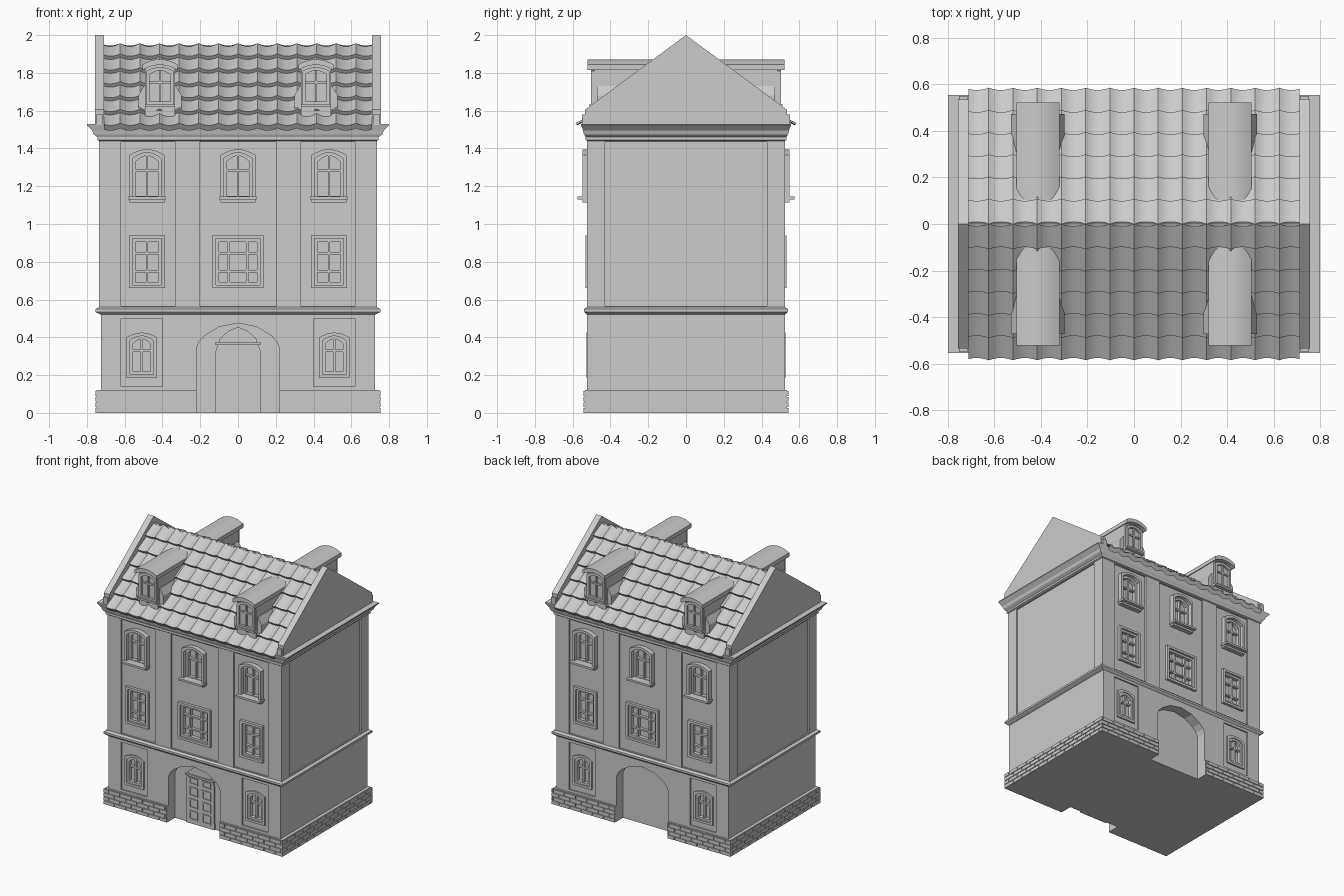
import bpy, bmesh, math

if "Cube" in bpy.data.objects:
    bpy.data.objects.remove(bpy.data.objects["Cube"])

stone = bpy.data.materials.new("stone_grey")
stone.diffuse_color = (0.6, 0.6, 0.6, 1)
stone.use_nodes = True
stone.node_tree.nodes["Principled BSDF"].inputs["Base Color"].default_value = stone.diffuse_color


def finish(name, bm, smooth=False):
    bmesh.ops.recalc_face_normals(bm, faces=bm.faces)
    me = bpy.data.meshes.new(name)
    bm.to_mesh(me)
    bm.free()
    ob = bpy.data.objects.new(name, me)
    bpy.context.collection.objects.link(ob)
    me.materials.append(stone)
    if smooth:
        bpy.ops.object.select_all(action='DESELECT')
        ob.select_set(True)
        bpy.context.view_layer.objects.active = ob
        bpy.ops.object.shade_smooth_by_angle(angle=math.radians(35))
    return ob


def prism(bm, pts, a, b, axis='y'):
    """Extrude a closed 2D outline between a and b along an axis."""
    def pos(p, t):
        return (p[0], t, p[1]) if axis == 'y' else (t, p[0], p[1])
    va = [bm.verts.new(pos(p, a)) for p in pts]
    vb = [bm.verts.new(pos(p, b)) for p in pts]
    bm.faces.new(va)
    bm.faces.new(vb)
    for i in range(len(pts)):
        j = (i + 1) % len(pts)
        bm.faces.new((va[i], va[j], vb[j], vb[i]))


def box(bm, x0, x1, y0, y1, z0, z1):
    prism(bm, [(x0, z0), (x1, z0), (x1, z1), (x0, z1)], y0, y1)


def ring(bm, outer, inner, a, b):
    """Extruded frame between two matching outlines."""
    loops = [[bm.verts.new((p[0], t, p[1])) for p in o]
             for o, t in ((outer, a), (outer, b), (inner, b), (inner, a))]
    n = len(outer)
    for k in range(4):
        l, m = loops[k], loops[(k + 1) % 4]
        for i in range(n):
            j = (i + 1) % n
            bm.faces.new((l[i], l[j], m[j], m[i]))


def outline(cx, z0, w, h, rise):
    """Rectangle with an optional shallow arched head."""
    pts = [(cx - w / 2, z0), (cx + w / 2, z0)]
    n = 8 if rise else 1
    for i in range(n + 1):
        u = 1 - 2 * i / n
        pts.append((cx + u * w / 2, z0 + h - rise * u * u))
    return pts


def inset(win, d):
    cx, z0, w, h, rise = win
    return outline(cx, z0 + d, w - 2 * d, h - 2 * d, rise)


def bars(bm, win, xs, zs, y0, y1):
    """Glazing bars at fractions of the opening."""
    cx, z0, w, h, rise = win
    for f in xs:
        x = cx + (f - 0.5) * w
        top = z0 + h - 0.01 - rise * (2 * f - 1) ** 2
        box(bm, x - .006, x + .006, y0, y1, z0 + .01, top)
    for f in zs:
        z = z0 + f * h
        box(bm, cx - w / 2 + .01, cx + w / 2 - .01, y0, y1, z - .006, z + .006)


def mirrored(pts):
    return pts + [(-x, z) for x, z in reversed(pts) if x > 0]


def cut(target, cutter):
    m = target.modifiers.new("cut", 'BOOLEAN')
    m.operation, m.solver, m.object = 'DIFFERENCE', 'EXACT', cutter
    bpy.context.view_layer.objects.active = target
    bpy.ops.object.modifier_apply(modifier=m.name)
    bpy.data.objects.remove(cutter)


# Walls with plinth, string course and cornice, as stacked rectangles
levels = [(.748, .535, 0), (.748, .535, .12), (.725, .524, .121), (.725, .524, .52),
          (.737, .53, .525), (.755, .54, .535), (.755, .54, .55), (.735, .524, .56),
          (.735, .524, 1.44), (.745, .532, 1.445), (.745, .532, 1.46),
          (.765, .54, 1.475), (.772, .545, 1.495), (.80, .555, 1.523), (.80, .555, 1.53)]
bm = bmesh.new()
rows = [[bm.verts.new((sx * hx, sy * hy, z)) for sx, sy in ((-1, -1), (1, -1), (1, 1), (-1, 1))]
        for hx, hy, z in levels]
bm.faces.new(rows[0])
bm.faces.new(rows[-1])
for a, b in zip(rows, rows[1:]):
    for i in range(4):
        j = (i + 1) % 4
        bm.faces.new((a[i], a[j], b[j], b[i]))
walls = finish("walls", bm)

# Recessed wall bays and arched doorways
arch = mirrored([(.22, -.1), (.22, .34), (.205, .378), (.175, .41), (.1, .455), (0, .475)])
bm = bmesh.new()
for s in (-1, 1):
    for x0, x1 in ((-.62, -.33), (-.2, .2), (.33, .62)):
        box(bm, x0, x1, s * .512, s * .6, .565, 1.435)
    for x0, x1 in ((-.62, -.40), (.40, .62)):
        box(bm, x0, x1, s * .514, s * .6, .14, .5)
    prism(bm, arch, s * .445, s * .7)
    prism(bm, [(-.43, .565), (.43, .565), (.43, 1.435), (-.43, 1.435)],
          s * .725, s * .78, 'x')
cut(walls, finish("bay_cutter", bm))

# Window list: (outline, bar fractions, frame face, has sill)
windows = []
for cx in (-.482, 0, .482):
    windows.append(((cx, 1.115, .185, .28, .03), (.5,), (.6,), .548, True))
    mid = cx == 0
    windows.append(((cx, .66, .27 if mid else .19, .28, 0),
                    (.32, .68) if mid else (.5,), (.32, .66), .533, False))
for cx in (-.51, .51):
    windows.append(((cx, .185, .16, .24, .025), (.5,), (.6,), .526, False))

holes, frames, sashes, sills = (bmesh.new() for _ in range(4))
for s in (-1, 1):
    for win, xs, zs, face, sill in windows:
        prism(holes, inset(win, .012), s * .49, s * .6)
        ring(frames, outline(*win), inset(win, .018), s * .495, s * face)
        ring(sashes, inset(win, .016), inset(win, .034), s * .485, s * .518)
        bars(sashes, win, xs, zs, s * .485, s * .511)
        if sill:
            cx, z0, w = win[:3]
            box(sills, cx - w / 2 - .006, cx + w / 2 + .006, s * .505, s * .575,
                z0 + .015, z0 + .03)
cut(walls, finish("window_cutter", holes))
finish("window_frames", frames)
finish("window_sashes", sashes)
finish("window_sills", sills)

# Panelled front door in the arch
door = mirrored([(.12, 0), (.118, .33), (.095, .395), (.05, .435), (0, .455)])
bm = bmesh.new()
prism(bm, door, -.44, -.457)
for x in (-.055, .055):
    for z, h in ((.03, .07), (.12, .07), (.21, .07), (.30, .05)):
        ring(bm, outline(x, z, .075, h, 0), outline(x, z + .01, .055, h - .02, 0), -.45, -.463)
box(bm, -.12, .12, -.44, -.465, .33 + .03, .375)
finish("front_door", bm)

# Brick facing on the plinth
bm = bmesh.new()
L, H, G = .095, .03, .006


def course(lo, hi, row, place):
    p = lo - (L / 2 if row % 2 else 0)
    while p < hi - .005:
        a, b = max(p, lo), min(p + L - G, hi)
        if b - a > .01:
            place(a, b, row * H, row * H + H - .005)
        p += L


for row in range(4):
    for s in (-1, 1):
        for lo, hi in ((-.755, -.222), (.222, .755)):
            course(lo, hi, row, lambda a, b, z0, z1: box(bm, a, b, s * .53, s * .542, z0, z1))
        course(-.535, .535, row,
               lambda a, b, z0, z1: box(bm, s * .74, s * .755, a, b, z0, z1))
finish("plinth_bricks", bm)

# Solid roof core and gable parapets with foot blocks
bm = bmesh.new()
prism(bm, [(-.55, 1.51), (.55, 1.51), (0, 1.935)], -.712, .712, 'x')
finish("roof_core", bm)
bm = bmesh.new()
for s in (-1, 1):
    prism(bm, [(-.535, 1.528), (.535, 1.528), (.535, 1.605), (0, 2), (-.535, 1.605)],
          s * .71, s * .757, 'x')
    for t in (-1, 1):
        box(bm, s * .715, s * .752, t * .5, t * .55, 1.528, 1.58)
finish("gable_parapets", bm)

# Overlapping concave pantiles, six courses on each slope
bm = bmesh.new()
P, SUB, NROW = .104, 6, 6
edge = .71
xs = sorted({round(k * P / SUB, 4) for k in range(-40, 41)} | {-edge, edge})
ny, nz = .61, .793
for s in (-1, 1):
    for r in range(NROW):
        lines = []
        for t, lift in ((r / NROW, 0), ((r + 1) / NROW, .022), ((r + 1) / NROW, -.012)):
            line = []
            for x in xs:
                u = (x / P) % 1
                off = lift - .016 * 4 * u * (1 - u)
                line.append(bm.verts.new((x, s * (.572 * t + ny * off), 1.957 - .44 * t + nz * off)))
            lines.append(line)
        for a, b in zip(lines, lines[1:]):
            for i in range(len(xs) - 1):
                bm.faces.new((a[i], a[i + 1], b[i + 1], b[i]))
finish("roof_tiles", bm, True)

# Four dormers with arched roofs, flared cheeks and small windows
body, roof, glaze = (bmesh.new() for _ in range(3))
for s in (-1, 1):
    for cx in (-.413, .413):
        prism(body, outline(cx, 1.53, .16, .32, .025), s * .15, s * .485)
        cheek = mirrored([(.112, 1.56), (.115, 1.68), (.1, 1.705), (.085, 1.73)])
        prism(body, [(cx + x, z) for x, z in cheek], s * .3, s * .472)
        top = outline(cx, 1.6, .185, .272, .027)[2:]
        prism(roof, top + [(x, z - .03) for x, z in reversed(top)], s * .10, s * .522)
        win = (cx, 1.63, .145, .2, .02)
        ring(glaze, outline(*win), inset(win, .018), s * .478, s * .502)
        bars(glaze, win, (.5,), (.6,), s * .478, s * .494)
        box(glaze, cx - .08, cx + .08, s * .47, s * .512, 1.62, 1.634)
finish("dormer_bodies", body)
finish("dormer_roofs", roof, True)
finish("dormer_windows", glaze)
